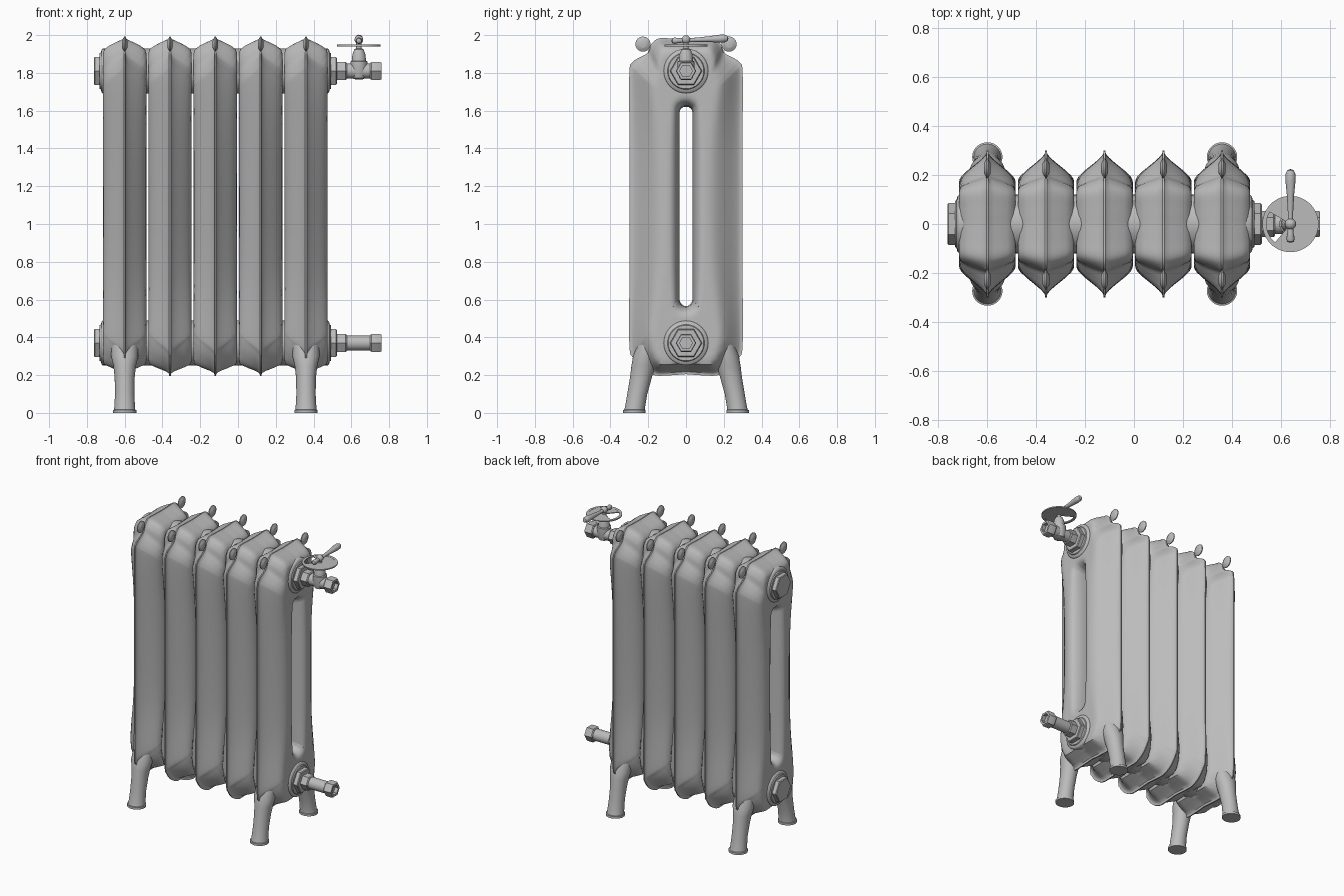
import bpy, bmesh, math
from mathutils import Vector

if "Cube" in bpy.data.objects:
    bpy.data.objects.remove(bpy.data.objects["Cube"])

iron = bpy.data.materials.new("cast iron grey")
iron.use_nodes = True
iron.diffuse_color = (0.5, 0.5, 0.5, 1)
iron.node_tree.nodes["Principled BSDF"].inputs["Base Color"].default_value = (0.5, 0.5, 0.5, 1)

SECTIONS = [-0.60, -0.36, -0.12, 0.12, 0.36]
TOP, LOW = 1.81, 0.37      # port heights
VALVE_X = 0.64


def loft(name, rings, wrap=False, angle=40):
    """Skin a list of closed rings; cap the ends unless the rings wrap round."""
    bm = bmesh.new()
    rows = [[bm.verts.new(p) for p in ring] for ring in rings]
    n = len(rows[0])
    pairs = list(zip(rows, rows[1:])) + ([(rows[-1], rows[0])] if wrap else [])
    for a, b in pairs:
        for i in range(n):
            j = (i + 1) % n
            bm.faces.new((a[i], a[j], b[j], b[i]))
    if not wrap:
        bm.faces.new(rows[0])
        bm.faces.new(rows[-1])
    bmesh.ops.recalc_face_normals(bm, faces=bm.faces)
    mesh = bpy.data.meshes.new(name)
    bm.to_mesh(mesh)
    bm.free()
    mesh.materials.append(iron)
    obj = bpy.data.objects.new(name, mesh)
    bpy.context.collection.objects.link(obj)
    bpy.ops.object.select_all(action='DESELECT')
    obj.select_set(True)
    bpy.context.view_layer.objects.active = obj
    bpy.ops.object.shade_smooth_by_angle(angle=math.radians(angle))
    return obj


def turned(name, origin, axis, profile, sides=32):
    """Turn a profile of (distance along axis, radius) about an axis."""
    axis = Vector(axis).normalized()
    u = Vector((0, 1, 0)) if abs(axis.y) < 0.9 else Vector((1, 0, 0))
    u = (u - axis * u.dot(axis)).normalized()
    v = axis.cross(u)
    turn = [math.tau * i / sides for i in range(sides)]
    return loft(name, [[Vector(origin) + axis * d + (u * math.cos(a) + v * math.sin(a)) * r
                        for a in turn] for d, r in profile])


def smooth_path(points, steps=5):
    """Catmull-Rom interpolation of tuples of any length."""
    out = []
    for i in range(len(points) - 1):
        p0, p1, p2, p3 = (points[min(max(k, 0), len(points) - 1)] for k in range(i - 1, i + 3))
        for s in range(steps):
            t = s / steps
            out.append(tuple(0.5 * (2 * b + (c - a) * t + (2 * a - 5 * b + 4 * c - d) * t * t
                                    + (3 * b - a - 3 * c + d) * t ** 3)
                             for a, b, c, d in zip(p0, p1, p2, p3)))
    return out + [points[-1]]


# Half outline: outer y, z; slot y, z; width of the tapering edge; taper power
HALF = [
    (0.00, 0.205, 0.000, 0.565, 0.07, 1.3),
    (0.10, 0.198, 0.012, 0.568, 0.07, 1.3),
    (0.17, 0.200, 0.022, 0.575, 0.08, 1.2),
    (0.235, 0.235, 0.030, 0.585, 0.13, 1.0),
    (0.28, 0.290, 0.034, 0.600, 0.17, 0.9),
    (0.30, 0.360, 0.035, 0.620, 0.19, 0.85),
    (0.30, 0.700, 0.035, 0.800, 0.19, 0.85),
    (0.30, 1.100, 0.035, 1.100, 0.19, 0.85),
    (0.30, 1.500, 0.035, 1.400, 0.19, 0.85),
    (0.30, 1.800, 0.035, 1.570, 0.19, 0.85),
    (0.285, 1.855, 0.034, 1.590, 0.18, 0.8),
    (0.245, 1.882, 0.031, 1.603, 0.15, 0.75),
    (0.205, 1.905, 0.026, 1.610, 0.12, 0.7),
    (0.185, 1.950, 0.021, 1.614, 0.10, 0.65),
    (0.145, 1.982, 0.015, 1.618, 0.08, 0.6),
    (0.07, 1.982, 0.007, 1.620, 0.075, 0.6),
    (0.00, 1.980, 0.000, 1.620, 0.075, 0.6),
]
STEPS = [0, .015, .04, .08, .13, .19, .26, .36, .46, .55, .63, .71, .78, .84, .89, .93, .96, .985, 1]


def section_ring(oy, oz, iy, iz, edge, power):
    """Cross-section running from the slot out to the ridge and back."""
    inner, outer = Vector((0, iy, iz)), Vector((0, oy, oz))
    length = (outer - inner).length
    side = []
    for s in STEPS:
        u = min(1, (1 - s) * length / edge)
        taper = (u * u * (3 - 2 * u)) ** power
        w = min(1, s * length / 0.055)
        lip = math.sqrt(max(0, 1 - (1 - w) ** 2))
        x = 0 if s == 0 else max(0.004, 0.115 * taper * lip)
        side.append(inner.lerp(outer, s) + Vector((x, 0, 0)))
    return side + [Vector((-p.x, p.y, p.z)) for p in side[:0:-1]]


half = smooth_path(HALF)
full = half + [(-p[0], p[1], -p[2], *p[3:]) for p in half[-2:0:-1]]
body_rings = [section_ring(*p) for p in full]

# Column sections with a scroll at each top corner
for n, x in enumerate(SECTIONS):
    body = loft(f"section_{n + 1}", body_rings, wrap=True)
    body.location.x = x
    for s, side in ((-1, "front"), (1, "back")):
        turned(f"scroll_{side}_{n + 1}", (x, s * 0.228, 1.952), (1, 0, 0),
               [(-0.014, 0.018), (-0.013, 0.022), (-0.006, 0.034), (-0.003, 0.04),
                (0.003, 0.04), (0.006, 0.034), (0.013, 0.022), (0.014, 0.018)])

# Feet under the two end sections: y, z, y radius, x radius
LEG = [(0.195, 0.37, 0.06, 0.07), (0.215, 0.30, 0.065, 0.072), (0.225, 0.25, 0.064, 0.06),
       (0.238, 0.19, 0.058, 0.053), (0.258, 0.10, 0.053, 0.051), (0.27, 0.03, 0.053, 0.055),
       (0.272, 0.017, 0.055, 0.056), (0.274, 0.015, 0.06, 0.062), (0.274, 0.0, 0.06, 0.062)]
for x, end in ((SECTIONS[0], "right"), (SECTIONS[-1], "left")):
    for s, side in ((-1, "front"), (1, "back")):
        loft(f"{side}_{end}_leg", [[(x + rx * math.cos(a), s * (y + ry * math.sin(a)), z)
             for a in (math.tau * i / 28 for i in range(28))] for y, z, ry, rx in LEG])

# Ports: collars between sections, end flanges, hexagonal plugs and pipe unions
for z, level in ((TOP, "upper"), (LOW, "lower")):
    for n, x in enumerate(SECTIONS[:-1]):
        turned(f"{level}_collar_{n + 1}", (x + 0.12, 0, z), (1, 0, 0), [(-0.03, 0.12), (0.03, 0.12)], 40)
    for x, s, end in ((SECTIONS[0], -1, "right"), (SECTIONS[-1], 1, "left")):
        turned(f"{level}_{end}_flange", (x, 0, z), (s, 0, 0),
               [(0.08, 0.118), (0.116, 0.118), (0.122, 0.113), (0.126, 0.098), (0.132, 0.094)], 40)
        turned(f"{level}_{end}_plug", (x, 0, z), (s, 0, 0),
               [(0.12, 0.085), (0.158, 0.085), (0.163, 0.08)], 6)
    turned(f"{level}_inner_nut", (0.51, 0, z), (1, 0, 0),
           [(0, 0.055), (0.012, 0.04), (0.014, 0.054), (0.06, 0.054), (0.066, 0.048)], 6)
    turned(f"{level}_pipe", (0.51, 0, z), (1, 0, 0), [(0, 0.04), (0.225, 0.04)])
    turned(f"{level}_outer_nut", (0.70, 0, z), (1, 0, 0),
           [(0, 0.048), (0.006, 0.054), (0.054, 0.054), (0.06, 0.05), (0.06, 0.034), (0.03, 0.034)], 6)

# Valve body and stem
turned("valve_bonnet", (VALVE_X, 0, TOP), (0, 0, 1),
       [(-0.044, 0.02), (-0.038, 0.035), (0, 0.046), (0.05, 0.045), (0.054, 0.038), (0.09, 0.034),
        (0.115, 0.024), (0.12, 0.014), (0.17, 0.014)], 24)

# Dial plate: a full rim with a filled sector inside it
RIM = [(0.098, -0.004), (0.115, -0.004), (0.115, 0.004), (0.098, 0.004)]
loft("dial_rim", [[(VALVE_X + r * math.cos(a), r * math.sin(a), 1.945 + h) for r, h in RIM]
     for a in (math.tau * i / 48 for i in range(48))], wrap=True)
fan = [(0, 0)] + [(0.1 * math.cos(a), 0.1 * math.sin(a))
                  for a in (math.radians(-130 + 7 * i) for i in range(41))]
loft("dial_sector", [[(VALVE_X + x, y, 1.945 + h) for x, y in fan] for h in (-0.003, 0.003)])

# Lever handle with a round hub
lever = Vector((0, 1, 0.045))
turned("lever", (VALVE_X, 0, 1.973), lever,
       [(-0.076, 0.006), (-0.072, 0.013), (-0.06, 0.017), (-0.04, 0.013), (0, 0.011), (0.05, 0.011),
        (0.12, 0.015), (0.18, 0.021), (0.205, 0.02), (0.22, 0.013), (0.224, 0.004)], 20)
turned("lever_hub", (VALVE_X, 0, 1.976), (0, 0, 1),
       [(0.023 * -math.cos(a), 0.023 * math.sin(a)) for a in (math.pi * (i + 0.2) / 10.4 for i in range(11))], 24)
